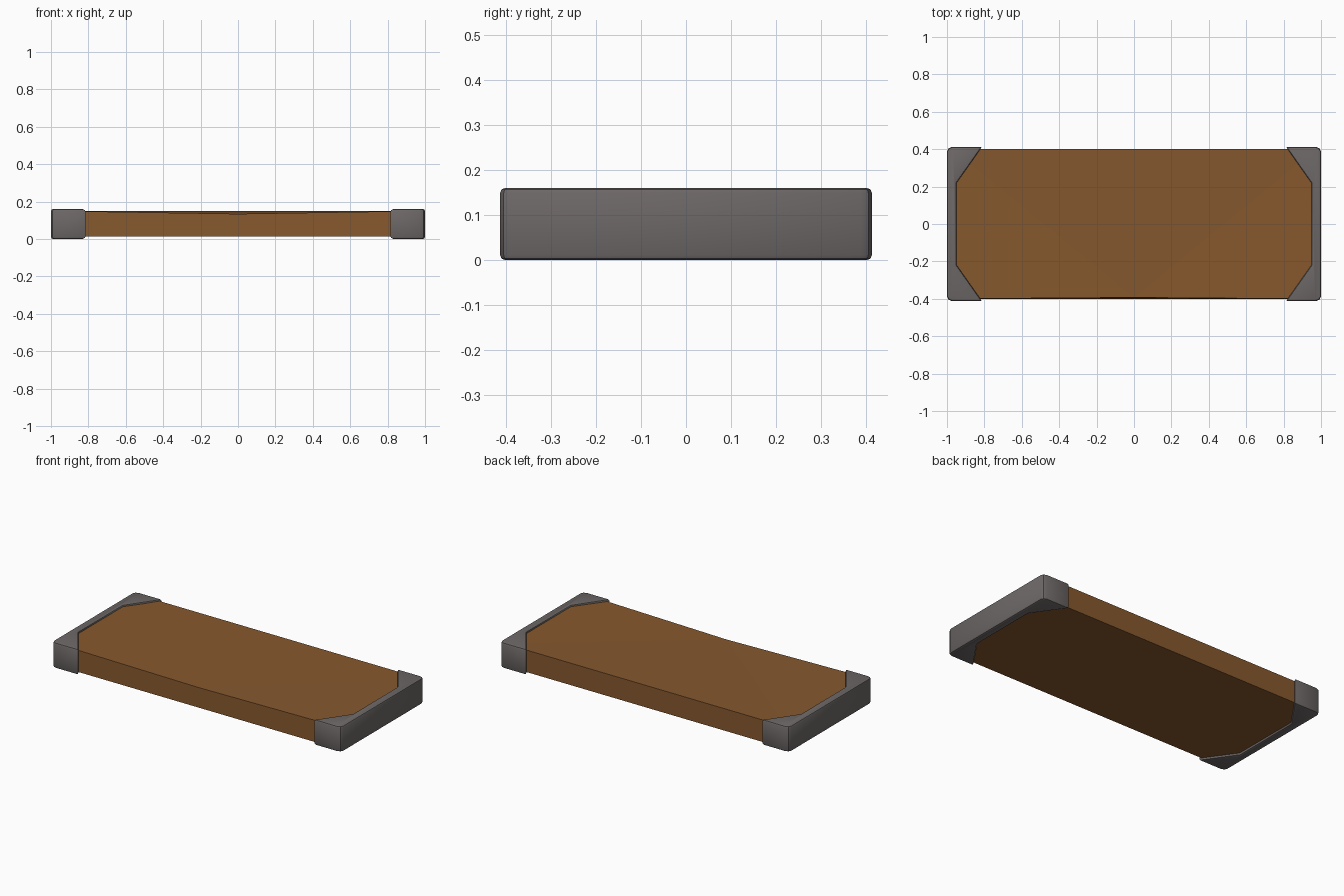
import bpy, bmesh

if "Cube" in bpy.data.objects:
    bpy.data.objects.remove(bpy.data.objects["Cube"])


def material(name, rgb):
    m = bpy.data.materials.new(name)
    m.diffuse_color = (*rgb, 1)
    m.use_nodes = True
    m.node_tree.nodes["Principled BSDF"].inputs["Base Color"].default_value = m.diffuse_color
    return m


wood = material("brown wood", (0.24, 0.098, 0.027))
metal = material("grey metal", (0.155, 0.137, 0.137))


def make_object(name, bm, mat):
    bmesh.ops.recalc_face_normals(bm, faces=bm.faces)
    mesh = bpy.data.meshes.new(name)
    bm.to_mesh(mesh)
    bm.free()
    mesh.materials.append(mat)
    ob = bpy.data.objects.new(name, mesh)
    bpy.context.collection.objects.link(ob)
    return ob


def prism(outline, z0, z1):
    bm = bmesh.new()
    base = bm.faces.new([bm.verts.new((x, y, z0)) for x, y in outline])
    ext = bmesh.ops.extrude_face_region(bm, geom=[base], use_keep_orig=True)
    top = [g for g in ext["geom"] if isinstance(g, bmesh.types.BMVert)]
    bmesh.ops.translate(bm, verts=top, vec=(0, 0, z1 - z0))
    return bm, top


# Wooden plank, worn down in the middle of its front top edge
bm, top = prism([(-0.97, -0.4), (0, -0.4), (0.97, -0.4), (0.97, 0.4), (-0.97, 0.4)], 0.013, 0.15)
for v in top:
    if abs(v.co.x) < 0.01:
        v.co.y, v.co.z = -0.393, 0.134
# fan the top from the worn point so it folds cleanly
worn = next(v for v in top if abs(v.co.x) < 0.01)
for v in top:
    if v.co.y > 0:
        bmesh.ops.connect_verts(bm, verts=[worn, v])
make_object("plank", bm, wood)

# Metal end caps with corner gussets and rounded outer corners
half = [(0.948, 0.22), (0.812, 0.413), (0.968, 0.413), (0.988, 0.405), (0.997, 0.388)]
half = [(x + 0.003 if x > 0.96 else x, y) for x, y in half]
cap_outline = half + [(x, -y) for x, y in reversed(half)]
for side, name in ((1, "right_end_cap"), (-1, "left_end_cap")):
    bm, _ = prism([(side * x, y) for x, y in cap_outline], 0.0, 0.16)
    cap = make_object(name, bm, metal)
    bev = cap.modifiers.new("soft edges", 'BEVEL')
    bev.width = 0.011
    bev.segments = 2
    bev.limit_method = 'ANGLE'
    bev.angle_limit = 0.87
    bpy.ops.object.select_all(action='DESELECT')
    cap.select_set(True)
    bpy.context.view_layer.objects.active = cap
    bpy.ops.object.modifier_apply(modifier=bev.name)
    bpy.ops.object.shade_smooth_by_angle(angle=0.6)
